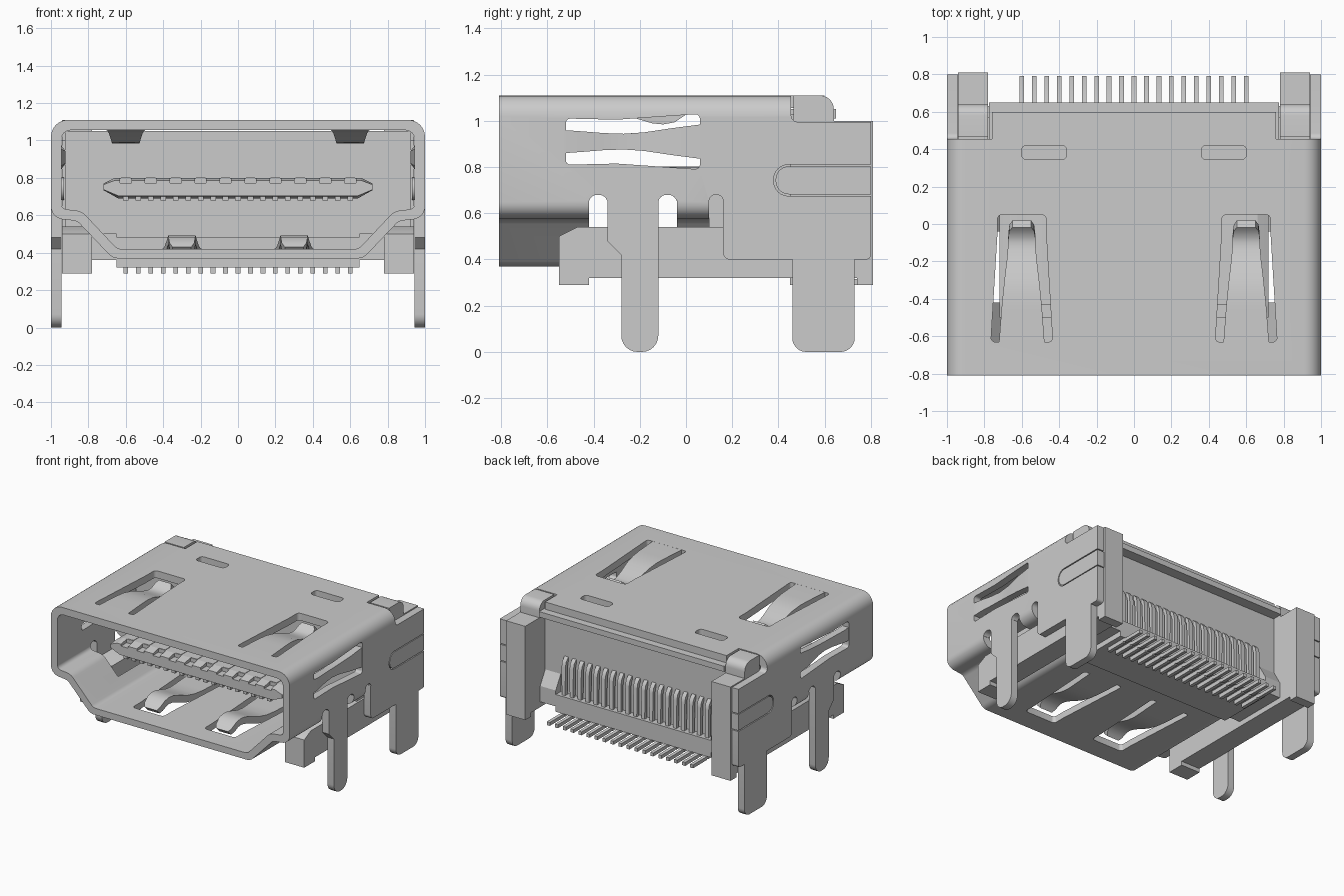
import bpy, bmesh, math
from mathutils import Vector

if "Cube" in bpy.data.objects:
    bpy.data.objects.remove(bpy.data.objects["Cube"])


def fillet(pts, n=6):
    """Round each (u, v, r) corner of a polygon; (u, v) corners stay sharp."""
    out = []
    for i, p in enumerate(pts):
        c = Vector(p[:2])
        if len(p) < 3:
            out.append(c)
            continue
        a = (Vector(pts[i - 1][:2]) - c).normalized()
        b = (Vector(pts[(i + 1) % len(pts)][:2]) - c).normalized()
        half = a.angle(b) / 2
        d, w = p[2] / math.tan(half), math.sin(half)
        for k in range(n + 1):
            t = k / n
            k0, k1, k2 = (1 - t) ** 2, 2 * w * t * (1 - t), t * t
            out.append(((c + a * d) * k0 + c * k1 + (c + b * d) * k2) / (k0 + k1 + k2))
    return out


def finish(name, bm):
    bmesh.ops.recalc_face_normals(bm, faces=bm.faces)
    me = bpy.data.meshes.new(name)
    bm.to_mesh(me)
    bm.free()
    ob = bpy.data.objects.new(name, me)
    bpy.context.collection.objects.link(ob)
    return ob


def prism(name, pts, axis, a, b, squash=1, mid=0):
    """Extrude a polygon along an axis; squash flattens the 'a' end about v = mid."""
    put = {'x': lambda u, v, w: (w, u, v), 'y': lambda u, v, w: (u, w, v),
           'z': lambda u, v, w: (u, v, w)}[axis]
    poly = fillet(pts)
    bm = bmesh.new()
    A = [bm.verts.new(put(u, mid + (v - mid) * squash, a)) for u, v in poly]
    B = [bm.verts.new(put(u, v, b)) for u, v in poly]
    bm.faces.new(A)
    bm.faces.new(B)
    for i in range(len(A)):
        bm.faces.new((A[i - 1], A[i], B[i], B[i - 1]))
    return finish(name, bm)


def box(name, x, y, z):
    return prism(name, [(x[0], y[0]), (x[1], y[0]), (x[1], y[1]), (x[0], y[1])], 'z', *z)


def strip(name, path, thick, put):
    """Bent sheet strip along (p, q, half_width) points."""
    bm = bmesh.new()
    rings = []
    for i, (p, q, h) in enumerate(path):
        lo, hi = path[max(i - 1, 0)], path[min(i + 1, len(path) - 1)]
        t = Vector((hi[0] - lo[0], hi[1] - lo[1])).normalized() * thick / 2
        rings.append([bm.verts.new(put(p - s * t.y, q + s * t.x, w))
                      for s, w in ((1, h), (1, -h), (-1, -h), (-1, h))])
    for r0, r1 in zip(rings, rings[1:]):
        for k in range(4):
            bm.faces.new((r0[k - 1], r0[k], r1[k], r1[k - 1]))
    bm.faces.new(rings[0])
    bm.faces.new(rings[-1])
    return finish(name, bm)


def cut(ob, cutter):
    m = ob.modifiers.new('cut', 'BOOLEAN')
    m.operation, m.solver, m.object = 'DIFFERENCE', 'EXACT', cutter
    dg = bpy.context.evaluated_depsgraph_get()
    me = bpy.data.meshes.new_from_object(ob.evaluated_get(dg))
    ob.modifiers.clear()
    ob.data = me
    bpy.data.objects.remove(cutter)


def mirrored(half):
    return half + [(-p[0],) + tuple(p[1:]) for p in reversed(half)]


# Metal shell: stepped tube
shell = prism('shell', mirrored([(1, 1.11, .09), (1, .585, .07), (.86, .57, .06), (.67, .37, .07)]),
              'y', -.81, .8)
cut(shell, prism('c', mirrored([(.945, 1.055, .05), (.945, .635, .03), (.835, .622, .08), (.645, .42, .05)]),
                 'y', -.9, .9))
cut(shell, box('c', (-1.1, 1.1), (.16, .9), (.2, .655)))
cut(shell, box('c', (-.9, .9), (.6, .9), (1, 1.2)))
for s in (1, -1):
    cut(shell, prism('c', [(.455, 1.2), (.455, .995, .03), (.9, .995), (.9, 1.2)], 'x', s * .76, s * 1.1))
    # arched side windows and the wide bend relief behind the front leg
    for y0, y1 in ((-.42, -.34), (-.12, -.04), (.1, .161)):
        r = (y1 - y0) * .45
        cut(shell, prism('c', [(y0, .5), (y0, .68, r), (y1, .68, r), (y1, .5)], 'x', s * .87, s * 1.1))
    cut(shell, prism('c', [(s * .71, -.42), (s * 1.1, -.42), (s * 1.1, -.04), (s * .71, -.04)], 'z', .3, .655))
    # side spring window and rear keyhole
    cut(shell, prism('c', [(-.52, 1.01, .02), (-.3, 1.005), (.06, 1.03, .02), (.06, .79, .02),
                           (-.3, .815), (-.52, .81, .02)], 'x', s * .9, s * 1.1))
    cut(shell, prism('c', [(.38, .81, .062), (.9, .81), (.9, .675), (.38, .675, .062)], 'x', s * .9, s * 1.1))
    # top latch slots, spring windows in top and bottom (bottom ones face forward)
    cut(shell, prism('c', [(s * .36, .345, .025), (s * .6, .345, .025), (s * .6, .42, .025),
                           (s * .36, .42, .025)], 'z', 1, 1.2))
    for c, z0, z1, f, o in ((.6, 1, 1.2, 1, 0), (.3, .3, .5, -1, -.6)):
        cut(shell, prism('c', [(s * (c + dx), o + f * y, r) for dx, y, r in (
            (-.13, .05, .025), (.13, .05, .025), (.13, -.05, .02),
            (.165, -.63, .02), (-.165, -.63, .02), (-.13, -.05, .02))], 'z', z0, z1))

# Spring fingers
top_path = [(-.64, 1.083, .122), (-.45, 1.083, .108), (-.37, 1.08, .1), (-.29, 1.065, .091), (-.2, 1.033, .08),
            (-.14, 1.015, .075), (-.1, 1.011, .073), (-.06, 1.018, .072), (-.02, 1.045, .066), (0, 1.065, .05)]
side_path = [(-.53, .972, .05), (-.46, .97, .045), (-.36, .956, .037), (-.27, .95, .034),
             (-.18, .954, .04), (-.06, .968, .058), (.07, .972, .075)]
for s, tag in ((1, 'right'), (-1, 'left')):
    strip('top_spring_' + tag, top_path, .053, lambda p, q, w: (s * .6 + w, p, q))
    strip('bottom_spring_' + tag, top_path, .05, lambda p, q, w: (s * .3 + w, -.6 - p, 1.478 - q))
    strip('side_spring_' + tag, side_path, .054, lambda p, q, w: (s * q, p, .91 + w))
    # Side plates with solder legs
    prism('front_leg_' + tag, [(-.34, .68), (-.34, .48), (-.28, .42), (-.28, 0, .07), (-.12, 0, .07),
                               (-.12, .68)], 'x', s * .945, s * 1)
    prism('rear_leg_' + tag, [(.16, .655), (.16, .4, .03), (.46, .4), (.46, 0, .06), (.73, 0, .06),
                              (.73, .4), (.8, .4, .02), (.8, .655)], 'x', s * .945, s * 1)
    # Insulator rails, rear posts and shoulders
    prism('rail_' + tag, [(-.55, .29), (-.42, .29), (-.42, .32), (.74, .32), (.74, .29), (.81, .29),
                          (.81, 1), (.45, 1), (.45, .54), (-.47, .54), (-.55, .5)], 'x', s * .78, s * .94)
    prism('shoulder_' + tag, [(.465, .99), (.465, 1.11), (.64, 1.11, .06), (.64, .99)], 'x', s * .78, s * .94)
    prism('keyhole_tab_' + tag, [(.388, .803, .057), (.8, .803), (.8, .682), (.388, .682, .057)],
          'x', s * .93, s * .999)

# Insulator body with stepped rear wall
body = box('insulator_body', (-.925, .925), (.1, .45), (.5, 1.05))
box('insulator_base', (-.79, .79), (.2, .45), (.36, .51))
box('front_wall_foot', (-.65, .65), (.1, .21), (.48, .51))
box('rear_wall', (-.785, .785), (.44, .57), (.4, 1.03))
box('rear_roof', (-.775, .775), (.44, .65), (1.01, 1.052))
prism('rear_shelf', [(.2, .32), (.63, .32), (.63, .45), (.44, .45), (.2, .37)], 'x', -.65, .65)
for s in (1, -1):
    prism('shelf_end', [(.44, .36), (.63, .36), (.63, .48), (.56, .6), (.44, .6)], 'x', s * .65, s * .79)

# Contact tongue with notched nose
hexa = mirrored([(.66, .8, .02), (.72, .77), (.72, .735), (.64, .69, .02)])
prism('tongue', hexa, 'y', -.43, .11)
nose = prism('tongue_nose', hexa, 'y', -.5, -.43, .75, .745)
for i in range(0, 19, 2):
    x = -.6 + i / 15
    cut(nose, box('c', (x - .03, x + .03), (-.6, -.432), (.772, .9)))

# Contacts and solder tails
for i in range(19):
    x = -.6 + i / 15
    box('lower_contact', (x - .015, x + .015), (-.49, .1), (.68, .735))
    if i % 2 == 0:
        box('upper_contact', (x - .025, x + .025), (-.43, .1), (.78, .803))
    strip('solder_tail', [(.55, .72, .016), (.57, .715, .016), (.588, .695, .016), (.596, .66, .016),
                          (.596, .35, .0125), (.605, .315, .0125), (.63, .303, .0125), (.79, .303, .0125)],
          .026, lambda p, q, w: (x + w, p, q))
    # bare tail undersides running through the shelf
    box('tail_root', (x - .0125, x + .0125), (.45, .61), (.29, .33))

# Smooth rounded bends, keep hard edges
for ob in bpy.context.scene.objects:
    ob.select_set(True)
bpy.context.view_layer.objects.active = shell
bpy.ops.object.shade_smooth_by_angle(angle=math.radians(30))
